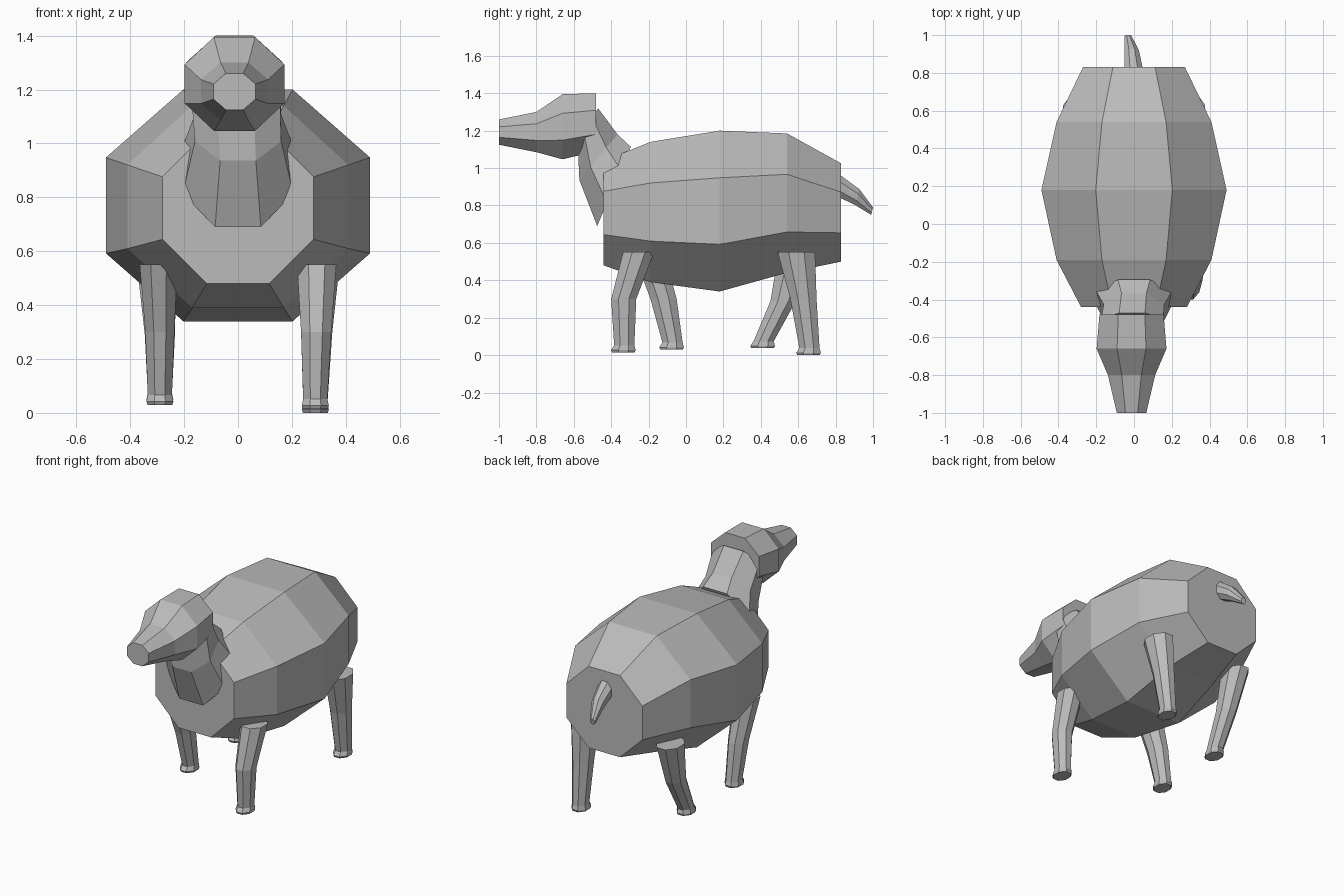
import bpy
import bmesh
from mathutils import Vector

default = bpy.data.objects.get("Cube")
if default:
    bpy.data.objects.remove(default, do_unlink=True)

grey = bpy.data.materials.new("plain grey")
grey.use_nodes = True
grey.diffuse_color = (0.5, 0.5, 0.5, 1)
grey.node_tree.nodes["Principled BSDF"].inputs["Base Color"].default_value = (0.5, 0.5, 0.5, 1)

# Octagon corners with flat sides facing each axis
K = 0.414
OCTAGON = [(K, 1), (1, K), (1, -K), (K, -1), (-K, -1), (-1, -K), (-1, K), (-K, 1)]


def loft(name, rings):
    """Skin octagonal rings, each given as centre, half-axis u and half-axis v."""
    bm = bmesh.new()
    loops = []
    for centre, u, v in rings:
        c, u, v = Vector(centre), Vector(u), Vector(v)
        loops.append([bm.verts.new(c + u * a + v * b) for a, b in OCTAGON])
    for lower, upper in zip(loops, loops[1:]):
        for i in range(8):
            j = (i + 1) % 8
            bm.faces.new((lower[i], lower[j], upper[j], upper[i]))
    bm.faces.new(loops[0])
    bm.faces.new(loops[-1])
    bmesh.ops.recalc_face_normals(bm, faces=bm.faces)
    mesh = bpy.data.meshes.new(name)
    bm.to_mesh(mesh)
    bm.free()
    mesh.materials.append(grey)
    obj = bpy.data.objects.new(name, mesh)
    bpy.context.collection.objects.link(obj)
    return obj


def along_y(name, sections, x_shift=0):
    """Upright rings from (y, half width, bottom, top)."""
    loft(name, [((x_shift, y, (lo + hi) / 2), (w, 0, 0), (0, 0, (hi - lo) / 2))
                for y, w, lo, hi in sections])


# Barrel body
along_y("body", [
    (-0.44, 0.28, 0.48, 1.04),
    (-0.19, 0.41, 0.39, 1.14),
    (0.18, 0.49, 0.34, 1.2),
    (0.54, 0.41, 0.44, 1.185),
    (0.83, 0.27, 0.5, 1.025),
])

# Head tapering to the muzzle
along_y("head", [
    (-1.0, 0.078, 1.125, 1.26),
    (-0.8, 0.125, 1.085, 1.3),
    (-0.66, 0.185, 1.047, 1.395),
    (-0.48, 0.17, 1.09, 1.4),
], x_shift=-0.013)

# Neck: tilted rings from the chest up into the head
loft("neck", [
    ((0, -0.385, 0.902), (0.205, 0, 0), (0, 0.09, 0.212)),
    ((0, -0.468, 1.058), (0.16, 0, 0), (0, 0.102, 0.122)),
    ((-0.01, -0.525, 1.235), (0.165, 0, 0), (0, 0.055, 0.085)),
])

# Drooping tail
loft("tail", [
    ((0, 0.8, 0.915), (0.05, 0, 0), (0, 0.015, 0.055)),
    ((-0.012, 0.915, 0.845), (0.038, 0, 0), (0, 0.012, 0.042)),
    ((-0.032, 0.995, 0.77), (0.018, 0, 0), (0, 0.005, 0.02)),
])


def leg(name, x, rings):
    """Level rings from (x offset outward, y, z, half width, half depth)."""
    side = 1 if x > 0 else -1
    loft(name, [((x + side * dx, y, z), (rx, 0, 0), (0, ry, 0))
                for dx, y, z, rx, ry in rings])


def hoof(y, z):
    return [(0, y, z, 0.046, 0.06), (0, y, z + 0.012, 0.05, 0.066),
            (0, y + 0.005, z + 0.037, 0.045, 0.054)]


# Legs in mid stride
leg("front_left_leg", 0.287, hoof(-0.335, 0.015) + [
    (0.003, -0.333, 0.3, 0.056, 0.067), (0.005, -0.253, 0.55, 0.073, 0.083)])
leg("front_right_leg", -0.29, hoof(-0.077, 0.03) + [
    (0.0, -0.12, 0.3, 0.054, 0.07), (0.005, -0.2, 0.55, 0.07, 0.083)])
leg("back_left_leg", 0.287, hoof(0.655, 0.0) + [
    (0.005, 0.628, 0.3, 0.058, 0.07), (0.015, 0.59, 0.55, 0.075, 0.1)])
leg("back_right_leg", -0.29, hoof(0.41, 0.037) + [
    (0.0, 0.52, 0.29, 0.056, 0.068), (0.012, 0.59, 0.55, 0.073, 0.095)])
